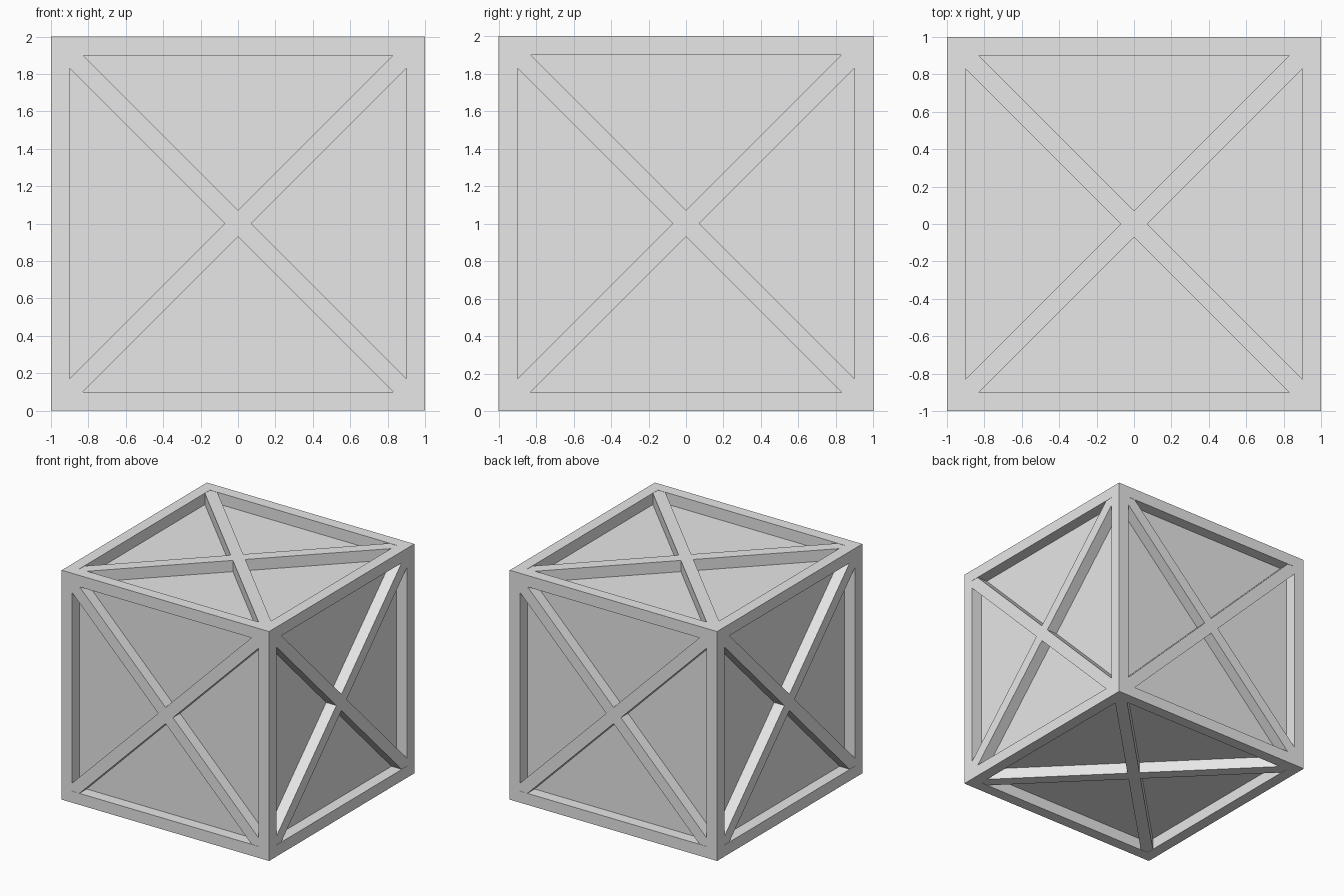
import bpy, bmesh
from math import pi
from mathutils import Matrix, Vector

cube = bpy.data.objects.get("Cube")
if cube:
    bpy.data.objects.remove(cube, do_unlink=True)

BAR = 0.1            # bar thickness and panel recess
INNER = 1 - BAR      # half size of the panel box
CENTRE = Vector((0, 0, 1))

grey = bpy.data.materials.new("light_grey")
grey.use_nodes = True
grey.diffuse_color = (0.8, 0.8, 0.8, 1)
grey.node_tree.nodes["Principled BSDF"].inputs["Base Color"].default_value = (0.8, 0.8, 0.8, 1)


def add_object(name, bm):
    bmesh.ops.recalc_face_normals(bm, faces=bm.faces)
    mesh = bpy.data.meshes.new(name)
    bm.to_mesh(mesh)
    bm.free()
    mesh.materials.append(grey)
    obj = bpy.data.objects.new(name, mesh)
    bpy.context.collection.objects.link(obj)
    return obj


def box(name, centre, size):
    bm = bmesh.new()
    bmesh.ops.create_cube(bm, size=1)
    bmesh.ops.scale(bm, vec=size, verts=bm.verts)
    bmesh.ops.translate(bm, vec=centre, verts=bm.verts)
    return add_object(name, bm)


# Recessed panels: one closed inner box
box("inner_panels", CENTRE, (2 * INNER,) * 3)

# Twelve frame bars, four along each axis
mid = 1 - BAR / 2
for axis, label in enumerate(("cross_rail", "side_rail", "corner_post")):
    for a in (-mid, mid):
        for b in (-mid, mid):
            pos = [a, b]
            pos.insert(axis, 0)
            size = [BAR] * 3
            size[axis] = 2 if axis == 0 else 2 * INNER
            box(label, CENTRE + Vector(pos), size)


# X-shaped brace, fitted into the corners of one face opening
def cross_brace(name, rotation):
    half = BAR / 2 ** 0.5
    arm = [(half, 0), (INNER, INNER - half), (INNER, INNER), (INNER - half, INNER)]
    bm = bmesh.new()
    verts = []
    for quarter in range(4):
        turn = Matrix.Rotation(quarter * pi / 2, 3, 'Z')
        verts += [bm.verts.new(turn @ Vector((x, y, INNER))) for x, y in arm]
    face = bm.faces.new(verts)
    grown = bmesh.ops.extrude_face_region(bm, geom=[face])["geom"]
    tops = [v for v in grown if isinstance(v, bmesh.types.BMVert)]
    bmesh.ops.translate(bm, vec=(0, 0, BAR - 0.002), verts=tops)
    bmesh.ops.transform(bm, matrix=Matrix.Translation(CENTRE) @ rotation, verts=bm.verts)
    add_object(name, bm)


for name, angle, axis in (("top_brace", 0, 'X'), ("bottom_brace", pi, 'X'),
                          ("front_brace", pi / 2, 'X'), ("back_brace", -pi / 2, 'X'),
                          ("left_brace", pi / 2, 'Y'), ("right_brace", -pi / 2, 'Y')):
    cross_brace(name, Matrix.Rotation(angle, 4, axis))
